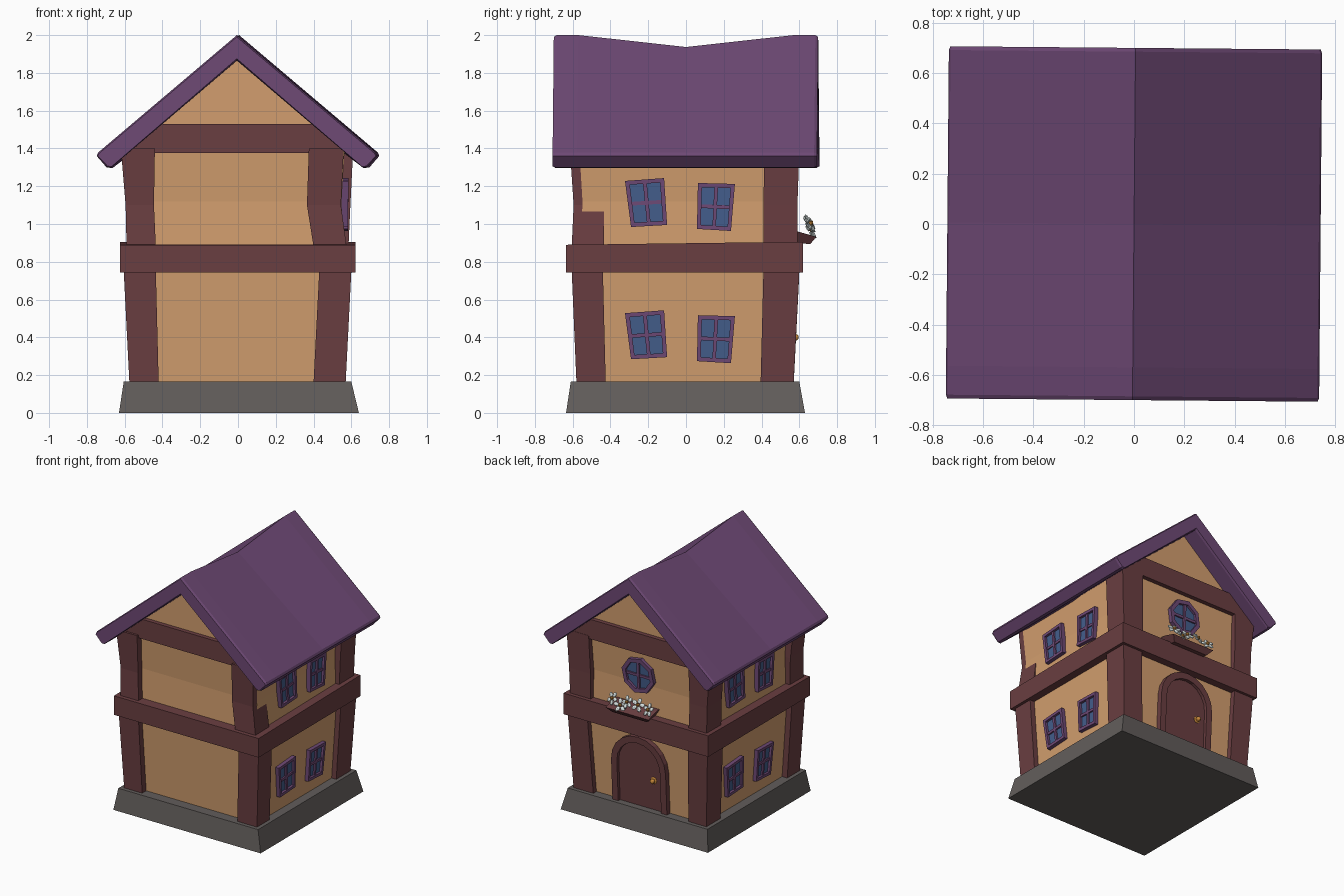
import bpy, bmesh, math
from mathutils import Matrix, Vector

if "Cube" in bpy.data.objects:
    bpy.data.objects.remove(bpy.data.objects["Cube"])


def material(name, r, g, b):
    m = bpy.data.materials.new(name)
    lin = [((c / 255 + 0.055) / 1.055) ** 2.4 for c in (r, g, b)]
    m.diffuse_color = (*lin, 1)
    m.use_nodes = True
    m.node_tree.nodes["Principled BSDF"].inputs["Base Color"].default_value = m.diffuse_color
    return m


PLASTER = material("plaster", 210, 158, 110)
TIMBER = material("timber", 106, 62, 65)
PURPLE = material("purple", 110, 73, 117)
GLASS = material("glass", 68, 94, 140)
STONE = material("stone", 98, 93, 91)
WHITE = material("petal white", 218, 228, 226)
GOLD = material("gold", 205, 140, 60)


def finish(name, bm, mat):
    bmesh.ops.recalc_face_normals(bm, faces=bm.faces)
    me = bpy.data.meshes.new(name)
    bm.to_mesh(me)
    bm.free()
    me.materials.append(mat)
    ob = bpy.data.objects.new(name, me)
    bpy.context.collection.objects.link(ob)
    return ob


def add_loft(bm, rings, cap=True):
    """Skin a list of equal-length closed rings."""
    vs = [[bm.verts.new(p) for p in r] for r in rings]
    n = len(vs[0])
    for a, b in zip(vs, vs[1:]):
        for i in range(n):
            j = (i + 1) % n
            bm.faces.new((a[i], a[j], b[j], b[i]))
    if cap:
        bm.faces.new(vs[0])
        bm.faces.new(vs[-1])


def loft(name, rings, mat):
    bm = bmesh.new()
    add_loft(bm, rings)
    return finish(name, bm, mat)


def rect(x0, x1, y0, y1, z):
    return [(x0, y0, z), (x1, y0, z), (x1, y1, z), (x0, y1, z)]


# half width of the wavy wall at each height
WALL = [(0.15, 0.53), (0.74, 0.56), (0.9, 0.555), (1.12, 0.548), (1.4, 0.565)]


def wall_at(z):
    for (z0, w0), (z1, w1) in zip(WALL, WALL[1:]):
        if z <= z1:
            return w0 + (w1 - w0) * (z - z0) / (z1 - z0)
    return WALL[-1][1]


# stone plinth
loft("stone_base", [rect(-0.63, 0.64, -0.635, 0.63, 0),
                    rect(-0.605, 0.60, -0.61, 0.60, 0.165)], STONE)

# plaster walls with gable tops
rings = [rect(-w, w, -w, w, z) for z, w in WALL]
rings.append(rect(-0.001, 0.001, -0.565, 0.565, 1.879))
loft("plaster_walls", rings, PLASTER)

# crooked corner posts: (inner, outer) distances at each height
LOW_Z, UP_Z = (0.16, 0.75), (0.88, 1.1, 1.4)
LOW_X = {-1: ((.42, .575), (.435, .605)), 1: ((.40, .57), (.43, .60))}
LOW_Y = {-1: ((.425, .58), (.44, .605)), 1: ((.395, .57), (.41, .60))}
UP_Y = {-1: ((.435, .605), (.435, .595), (.45, .615)),
        1: ((.41, .59), (.41, .59), (.415, .60))}
UP_LEFT = ((.435, .59), (.445, .595), (.44, .62))
UP_BACK_RIGHT = ((.41, .585), (.41, .595), (.42, .61))
UP_FRONT_RIGHT = ((.40, .575), (.365, .545), (.375, .56))
for sx in (-1, 1):
    for sy in (-1, 1):
        tag = ("front" if sy < 0 else "back") + ("_left" if sx < 0 else "_right")
        up_x = UP_LEFT if sx < 0 else (UP_FRONT_RIGHT if sy < 0 else UP_BACK_RIGHT)
        for floor, zs, tx, ty in (("lower", LOW_Z, LOW_X[sx], LOW_Y[sy]),
                                  ("upper", UP_Z, up_x, UP_Y[sy])):
            loft(f"{floor}_post_{tag}",
                 [rect(sx * a, sx * b, sy * c, sy * d, z)
                  for z, (a, b), (c, d) in zip(zs, tx, ty)], TIMBER)

# timber belt between the floors, slightly tilted
belt = [rect(-0.625, 0.622, -0.635, 0.62, 0.742), rect(-0.625, 0.622, -0.635, 0.62, 0.89)]
belt[1] = [(x, y, z + (0.016 if y > 0 else 0)) for x, y, z in belt[1]]
loft("middle_beam", belt, TIMBER)

# gable beams front and back
for sy, tag in ((-1, "front"), (1, "back")):
    loft(f"gable_beam_{tag}",
         [[(-0.58, y, 1.377), (0.55, y, 1.377), (0.55, y, 1.42), (0.41, y, 1.53),
           (-0.41, y, 1.53), (-0.58, y, 1.40)] for y in (sy * 0.5, sy * 0.598)], TIMBER)

# sagging roof slab
HALF = [(0.735, 1.378), (0.742, 1.36), (0.69, 1.30), (0.668, 1.297)]


def roof_ring(y, sag, inset):
    right = [(x - inset * 0.6, z + inset * s) for (x, z), s in zip(HALF, (-0.4, 0, 0.6, 0.8))]
    pts = [(0, 2.0 - sag - inset)] + right + [(0, 1.865 - sag + inset)]
    pts += [(-x, z) for x, z in reversed(right)]
    return [(x, y, z) for x, z in pts]


roof = loft("roof", [roof_ring(-0.70, 0, 0.01), roof_ring(-0.685, 0, 0), roof_ring(-0.57, 0, 0),
                     roof_ring(0, 0.063, 0), roof_ring(0.57, 0, 0), roof_ring(0.685, 0, 0),
                     roof_ring(0.70, 0, 0.01)], PURPLE)
roof.data.transform(Matrix.Rotation(math.radians(-0.5), 4, "Z"))


# surface placement: (u along wall, z, distance off the wall)
def on_right(u, z, d):
    return (wall_at(z) + d, u, z)


def on_left(u, z, d):
    return (-wall_at(z) - d, -u, z)


def on_back(u, z, d):
    return (u, wall_at(z) + d, z)


def add_prism(bm, poly, place, d0, d1):
    add_loft(bm, [[place(u, z, d) for u, z in poly] for d in (d0, d1)])


def add_band(bm, outer, inner, place, d0, d1):
    """Raised frame between two closed outlines."""
    path = [(outer, d0), (outer, d1), (inner, d1), (inner, d0)]
    add_loft(bm, [[place(u, z, d) for u, z in o] for o, d in path], cap=False)


# crooked four-pane side windows (top left, top right, bottom right, bottom left)
QUADS = [((-.323, 1.228), (-.116, 1.243), (-.10, .995), (-.291, .984)),
         ((.063, 1.217), (.259, 1.212), (.238, .963), (.058, .974))]


def side_window(name, quad, place):
    tl, tr, br, bl = [Vector(p) for p in quad]

    def patch(u0, u1, v0, v1):
        return [tuple(bl.lerp(br, u).lerp(tl.lerp(tr, u), v))
                for u, v in ((u0, v0), (u1, v0), (u1, v1), (u0, v1))]

    bm = bmesh.new()
    add_band(bm, patch(0, 1, 0, 1), patch(.11, .89, .09, .91), place, -0.02, 0.03)
    add_prism(bm, patch(.45, .55, .05, .95), place, -0.01, 0.024)
    add_prism(bm, patch(.05, .95, .46, .54), place, -0.01, 0.023)
    finish(name + "_frame", bm, PURPLE)
    bm = bmesh.new()
    add_prism(bm, patch(.05, .95, .05, .95), place, 0.002, 0.011)
    finish(name + "_glass", bm, GLASS)


for side, place in (("right", on_right), ("left", on_left)):
    for floor, drop in (("upper", 0), ("lower", 0.70)):
        for i, quad in enumerate(QUADS):
            side_window(f"{side}_{floor}_window_{i + 1}",
                        [(u, z - drop) for u, z in quad], place)


# octagonal window on the back
def octagon(r):
    return [(0.01 + r * math.cos(math.radians(a + 12)), 1.19 + r * math.sin(math.radians(a + 12)))
            for a in range(0, 360, 45)]


def bar(x0, x1, z0, z1):
    return [(x0, z0), (x1, z0), (x1, z1), (x0, z1)]


bm = bmesh.new()
add_band(bm, octagon(0.14), octagon(0.108), on_back, -0.02, 0.03)
add_prism(bm, bar(0.0, 0.02, 1.08, 1.30), on_back, -0.01, 0.024)
add_prism(bm, bar(-0.10, 0.12, 1.18, 1.20), on_back, -0.01, 0.023)
finish("octagon_window_frame", bm, PURPLE)
bm = bmesh.new()
add_prism(bm, octagon(0.12), on_back, 0.002, 0.011)
finish("octagon_window_glass", bm, GLASS)


# arched door with surround and knob
def arch(r, spring=0.487):
    top = [(r * math.cos(math.pi * k / 10), spring + r * math.sin(math.pi * k / 10))
           for k in range(11)]
    return [(r, 0.16)] + top + [(-r, 0.16)]


bm = bmesh.new()
add_band(bm, arch(0.235), arch(0.185), on_back, -0.02, 0.04)
finish("door_surround", bm, TIMBER)
bm = bmesh.new()
add_prism(bm, arch(0.195), on_back, -0.02, 0.016)
finish("door", bm, TIMBER)
bm = bmesh.new()
for r, d, flat in ((0.026, 0.018, 0.25), (0.018, 0.036, 1.0)):
    bmesh.ops.create_uvsphere(bm, u_segments=10, v_segments=6, radius=r,
                              matrix=Matrix.Translation(on_back(-0.115, 0.40, d))
                              @ Matrix.Diagonal((1, flat, 1, 1)))
finish("door_knob", bm, GOLD)

# flower box with tapered ends under the octagon window
SECTION = [(0.55, 0.962, 0.185), (0.585, 0.962, 0.185), (0.69, 0.932, 0.185),
           (0.657, 0.893, 0.15), (0.55, 0.905, 0.15)]
loft("flower_box", [[(0.025 + s * hw, y, z) for y, z, hw in SECTION] for s in (-1, 1)], TIMBER)

# daisies
petals, hearts = bmesh.new(), bmesh.new()
for k, (x, y, z) in enumerate([(0.175, 0.655, 1.0), (0.105, 0.66, 0.965), (0.05, 0.65, 1.0),
                               (-0.045, 0.655, 1.005), (-0.135, 0.655, 0.99)]):
    aim = Vector((0.25 * (-1) ** k, 0.8, 0.45)).to_track_quat("Z", "Y").to_matrix().to_4x4()
    base = Matrix.Translation((x, y, z)) @ aim
    for p in range(5):
        m = (base @ Matrix.Rotation(math.radians(72 * p + 25 * k), 4, "Z")
             @ Matrix.Translation((0.031, 0, 0)) @ Matrix.Diagonal((1.0, 0.75, 0.4, 1)))
        bmesh.ops.create_icosphere(petals, subdivisions=1, radius=0.023, matrix=m)
    bmesh.ops.create_icosphere(hearts, subdivisions=1, radius=0.014,
                               matrix=base @ Matrix.Translation((0, 0, 0.008)))
finish("flower_petals", petals, WHITE)
finish("flower_centres", hearts, GOLD)
